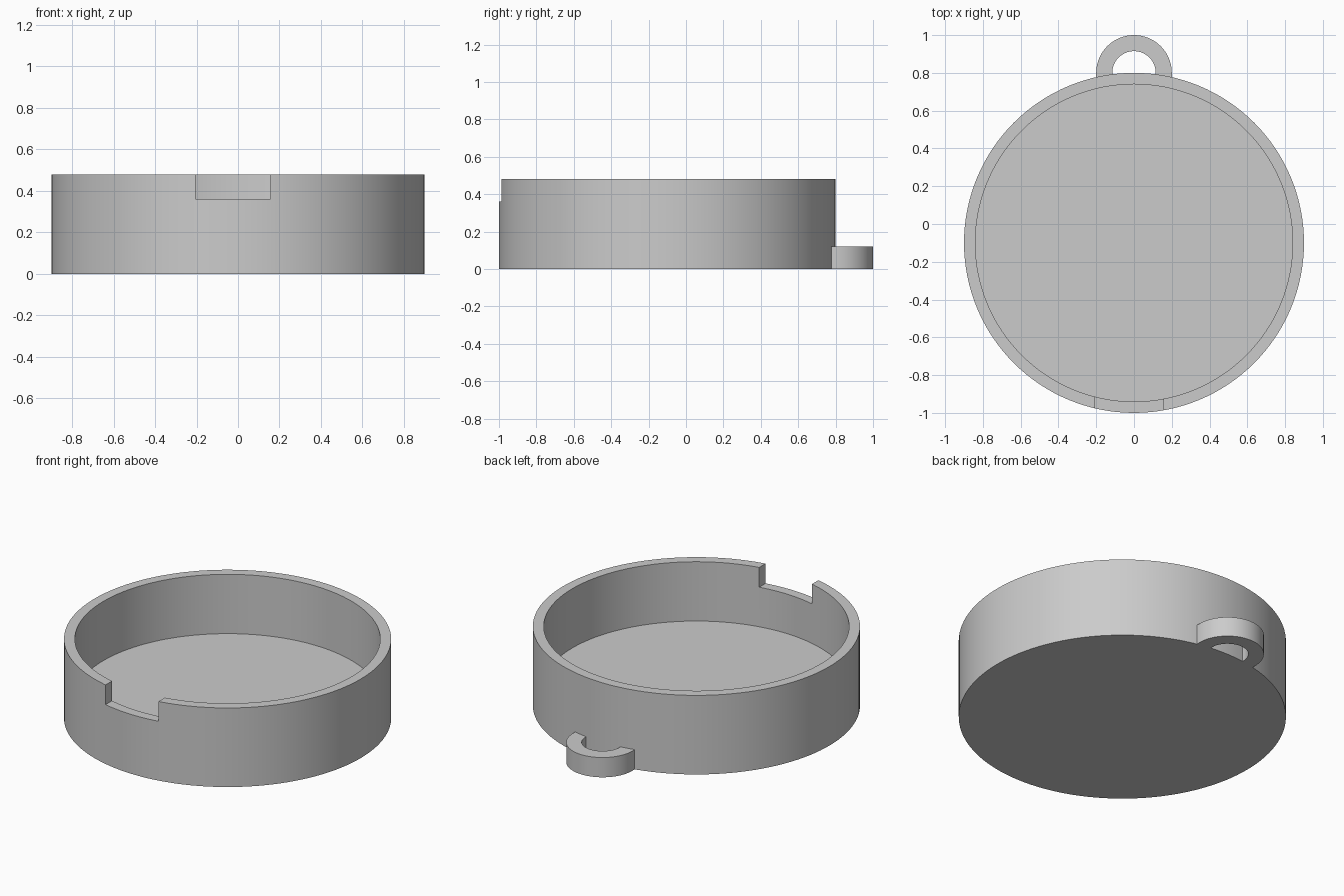
import bpy, bmesh
from math import pi, sin, cos, sqrt

cube = bpy.data.objects.get("Cube")
if cube:
    bpy.data.objects.remove(cube, do_unlink=True)

CENTRE_Y = -0.1
RADIUS, INNER, HEIGHT, FLOOR = 0.9, 0.84, 0.48, 0.12

grey = bpy.data.materials.new("plain grey")
grey.use_nodes = True
colour = (0.6, 0.6, 0.6, 1)
grey.diffuse_color = colour
grey.node_tree.nodes["Principled BSDF"].inputs["Base Color"].default_value = colour


def finish(name, bm):
    bmesh.ops.recalc_face_normals(bm, faces=bm.faces)
    mesh = bpy.data.meshes.new(name)
    bm.to_mesh(mesh)
    bm.free()
    mesh.materials.append(grey)
    obj = bpy.data.objects.new(name, mesh)
    bpy.context.collection.objects.link(obj)
    return obj


def smooth(obj):
    bpy.ops.object.select_all(action="DESELECT")
    obj.select_set(True)
    bpy.context.view_layer.objects.active = obj
    bpy.ops.object.shade_smooth_by_angle(angle=pi / 6)


# Round tray: stacked rings from the base, over the rim, down to the floor
bm = bmesh.new()
segments = 128
rings = []
for r, z in ((RADIUS, 0), (RADIUS, HEIGHT), (INNER, HEIGHT), (INNER, FLOOR)):
    angles = [2 * pi * i / segments for i in range(segments)]
    rings.append([bm.verts.new((r * cos(a), CENTRE_Y + r * sin(a), z)) for a in angles])
for low, high in zip(rings, rings[1:]):
    for i in range(segments):
        j = (i + 1) % segments
        bm.faces.new((low[i], low[j], high[j], high[i]))
bm.faces.new(rings[0])
bm.faces.new(rings[-1])
tray = finish("round_tray", bm)

# Notch cut through the front of the rim
bm = bmesh.new()
bmesh.ops.create_cube(bm, size=1)
bmesh.ops.scale(bm, vec=(0.362, 0.4, 0.4), verts=bm.verts)
bmesh.ops.translate(bm, vec=(-0.025, -0.95, 0.56), verts=bm.verts)
cutter = finish("notch_cutter", bm)
cut = tray.modifiers.new("notch", "BOOLEAN")
cut.operation = "DIFFERENCE"
cut.solver = "EXACT"
cut.object = cutter
bpy.context.view_layer.objects.active = tray
bpy.ops.object.modifier_apply(modifier=cut.name)
bpy.data.objects.remove(cutter, do_unlink=True)
smooth(tray)

# Hanging loop: a half ring whose legs end on the tray wall
bm = bmesh.new()
steps = 48


def loop_arc(r):
    leg_y = CENTRE_Y + sqrt(RADIUS ** 2 - r ** 2)
    arc = [(r * cos(pi * i / steps), 0.8 + r * sin(pi * i / steps)) for i in range(steps + 1)]
    return [(r, leg_y)] + arc + [(-r, leg_y)]


outline = loop_arc(0.2) + loop_arc(0.115)[::-1]
face = bm.faces.new([bm.verts.new((x, y, 0)) for x, y in outline])
extruded = bmesh.ops.extrude_face_region(bm, geom=[face], use_keep_orig=True)
top = [v for v in extruded["geom"] if isinstance(v, bmesh.types.BMVert)]
bmesh.ops.translate(bm, vec=(0, 0, FLOOR), verts=top)
smooth(finish("hanging_loop", bm))
